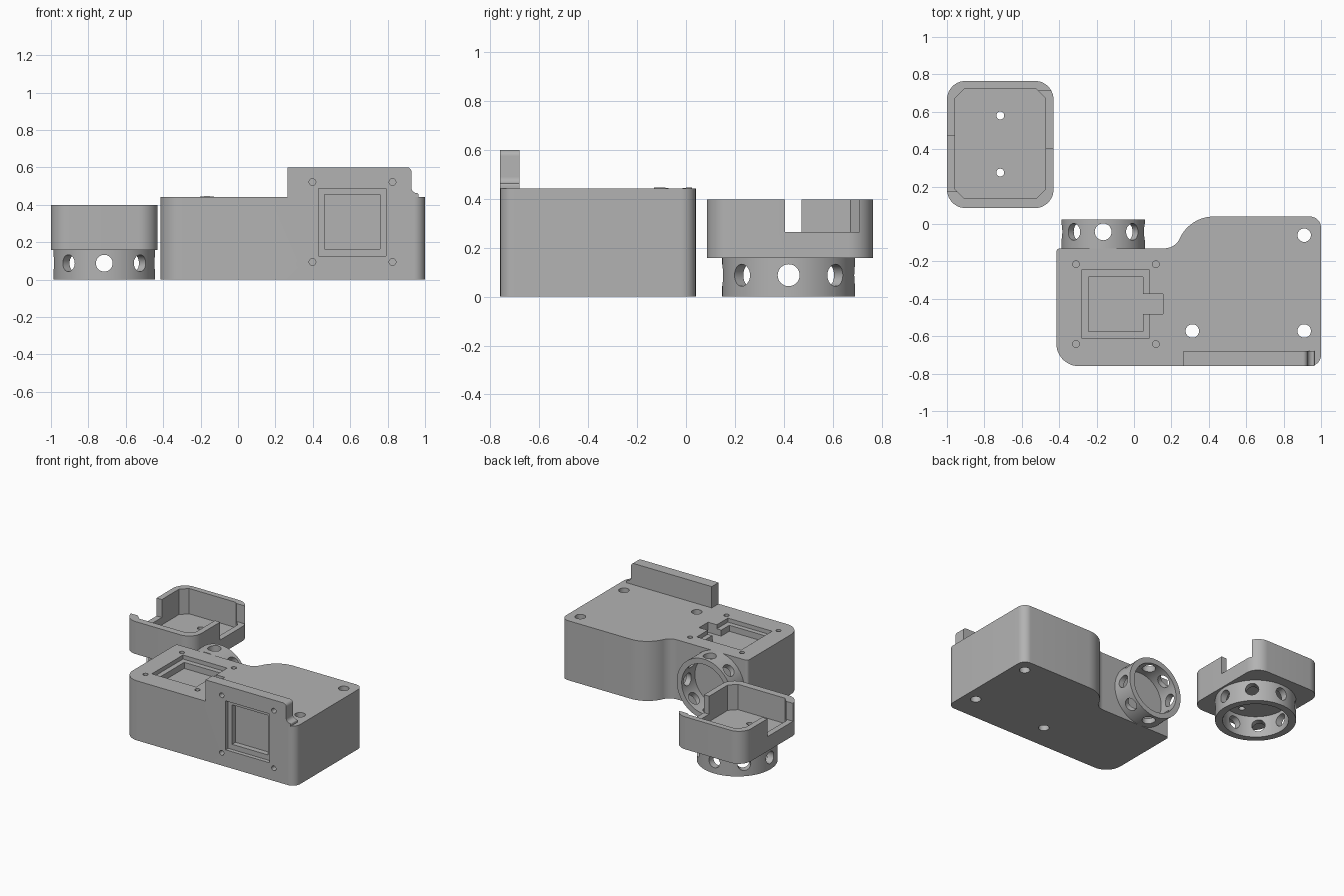
import bpy, bmesh, math
from mathutils import Vector, Matrix

cube = bpy.data.objects.get("Cube")
if cube:
    bpy.data.objects.remove(cube, do_unlink=True)

grey = bpy.data.materials.new("plain grey")
grey.use_nodes = True
grey.diffuse_color = (0.45, 0.45, 0.45, 1)
grey.node_tree.nodes["Principled BSDF"].inputs["Base Color"].default_value = grey.diffuse_color


def make(name, bm):
    bmesh.ops.recalc_face_normals(bm, faces=bm.faces)
    mesh = bpy.data.meshes.new(name)
    bm.to_mesh(mesh)
    bm.free()
    mesh.materials.append(grey)
    obj = bpy.data.objects.new(name, mesh)
    bpy.context.collection.objects.link(obj)
    return obj


def fillet(corners, steps=12):
    """Round each (x, y, radius) corner of a polygon."""
    out = []
    for i, (x, y, r) in enumerate(corners):
        p = Vector((x, y))
        if r == 0:
            out.append(p)
            continue
        a = (Vector(corners[i - 1][:2]) - p).normalized()
        b = (Vector(corners[(i + 1) % len(corners)][:2]) - p).normalized()
        half = a.angle(b) / 2
        centre = p + (a + b).normalized() * r / math.sin(half)
        start = p + a * r / math.tan(half) - centre
        sweep = start.angle_signed(p + b * r / math.tan(half) - centre)
        for k in range(steps + 1):
            out.append(centre + Matrix.Rotation(-sweep * k / steps, 2) @ start)
    return out


def prism(name, points, low, high, upright=False):
    """Extrude an outline along z, or an x-z outline along y."""
    bm = bmesh.new()
    place = (lambda p, d: (p[0], d, p[1])) if upright else (lambda p, d: (p[0], p[1], d))
    rings = [[bm.verts.new(place(p, d)) for p in points] for d in (low, high)]
    for ring in rings:
        bm.faces.new(ring)
    for i in range(len(points)):
        j = (i + 1) % len(points)
        bm.faces.new((rings[0][i], rings[0][j], rings[1][j], rings[1][i]))
    return make(name, bm)


def box(name, lo, hi):
    x, y, X, Y = lo[0], lo[1], hi[0], hi[1]
    return prism(name, [(x, y), (X, y), (X, Y), (x, Y)], lo[2], hi[2])


def rod(name, centre, axis, radius, length, sides=32):
    bm = bmesh.new()
    turn = Vector((0, 0, 1)).rotation_difference(Vector(axis)).to_matrix().to_4x4()
    bmesh.ops.create_cone(bm, cap_ends=True, segments=sides, radius1=radius, radius2=radius,
                          depth=length, matrix=Matrix.Translation(centre) @ turn)
    return make(name, bm)


def combine(obj, tools, operation="DIFFERENCE"):
    """Apply booleans and remove the helpers."""
    for tool in tools:
        tool.hide_render = True
        mod = obj.modifiers.new("cut", "BOOLEAN")
        mod.operation, mod.object, mod.solver = operation, tool, "EXACT"
    graph = bpy.context.evaluated_depsgraph_get()
    graph.update()
    mesh = bpy.data.meshes.new_from_object(obj.evaluated_get(graph))
    obj.modifiers.clear()
    obj.data = mesh
    for tool in tools:
        bpy.data.objects.remove(tool, do_unlink=True)


def holed_ring(name, centre, axis, outer, inner, length, hole_shift):
    """Short tube with eight radial holes."""
    axis = Vector(axis)
    ring = rod(name, centre, axis, outer, length, 96)
    cutters = [rod("bore", centre, axis, inner, length * 2, 96)]
    side = Vector((1, 0, 0))
    for k in range(4):
        way = Matrix.Rotation(k * math.pi / 4, 3, axis) @ side
        cutters.append(rod("drill", Vector(centre) + axis * hole_shift, way, 0.045, 1))
    combine(ring, cutters)
    return ring


# Main housing with its raised front plate
outline = [(-0.415, -0.76, 0.12), (1, -0.76, 0.06), (1, 0.04, 0.06), (0.30, 0.04, 0.2),
           (0.22, -0.13, 0.09), (-0.415, -0.13, 0.02)]
housing = prism("housing", fillet(outline), 0, 0.442)
plate_shape = [(0.265, 0.40, 0), (0.94, 0.40, 0), (0.94, 0.442, 0), (0.965, 0.442, 0),
               (0.965, 0.462, 0.008), (0.928, 0.462, 0.028), (0.928, 0.6, 0.025), (0.265, 0.6, 0)]
plate = prism("front_plate", fillet(plate_shape), -0.76, -0.68, True)
combine(housing, [plate], "UNION")

# Top window: stepped recess, side slot and four pilot holes
top = 0.442
cuts = [box("recess", (-0.28, -0.61, top - 0.03), (0.083, -0.245, 0.6)),
        prism("pocket", [(-0.243, -0.575), (0.047, -0.575), (0.047, -0.48), (0.155, -0.48),
                         (0.155, -0.375), (0.047, -0.375), (0.047, -0.283), (-0.243, -0.283)],
              top - 0.075, 0.6)]
cuts += [rod("pilot", (x, y, top), (0, 0, 1), 0.018, 0.12)
         for x in (-0.31, 0.117) for y in (-0.215, -0.642)]

# Front window: stepped recess and four pilot holes
cuts += [box("recess", (0.43, -0.9, 0.125), (0.79, -0.73, 0.488)),
         box("pocket", (0.463, -0.9, 0.163), (0.758, -0.69, 0.456))]
cuts += [rod("pilot", (x, -0.76, z), (0, 1, 0), 0.018, 0.12)
         for x in (0.398, 0.826) for z in (0.094, 0.521)]

# Through bolt holes
cuts += [rod("bolt", (x, y, 0.3), (0, 0, 1), 0.036, 1)
         for x, y in ((0.91, -0.06), (0.91, -0.572), (0.312, -0.572))]
combine(housing, cuts)

# Ring behind the housing
back_ring = holed_ring("back_ring", (-0.165, -0.0525, 0.223), (0, 1, 0), 0.223, 0.183, 0.155, 0.0105)

# Separate open tray on its own ring
tray = prism("tray", fillet([(-1, 0.085, 0.1), (-0.43, 0.085, 0.1),
                             (-0.43, 0.765, 0.1), (-1, 0.765, 0.1)]), 0.157, 0.398)
x, y, X, Y, c = -0.957, 0.137, -0.473, 0.723, 0.05
cavity = prism("cavity", [(x + c, y), (X - c, y), (X, y + c), (X, Y - c),
                          (X - c, Y), (x + c, Y), (x, Y - c), (x, y + c)], 0.21, 0.6)
notches = [box("notch", (-0.53, 0.405, 0.265), (-0.3, 0.71, 0.6)),
           box("notch", (-1.1, 0.173, 0.265), (-0.9, 0.473, 0.6))]
screws = [rod("screw", (-0.715, hole, 0.2), (0, 0, 1), 0.021, 0.5) for hole in (0.275, 0.58)]
combine(tray, [cavity] + notches + screws)
tray_ring = holed_ring("tray_ring", (-0.715, 0.42, 0.0785), (0, 0, 1), 0.272, 0.222, 0.157, 0.009)

# Smooth the round surfaces, keep edges crisp
bpy.ops.object.select_all(action="DESELECT")
for part in (housing, back_ring, tray, tray_ring):
    part.select_set(True)
    bpy.context.view_layer.objects.active = part
bpy.ops.object.shade_smooth_by_angle(angle=math.radians(30))
